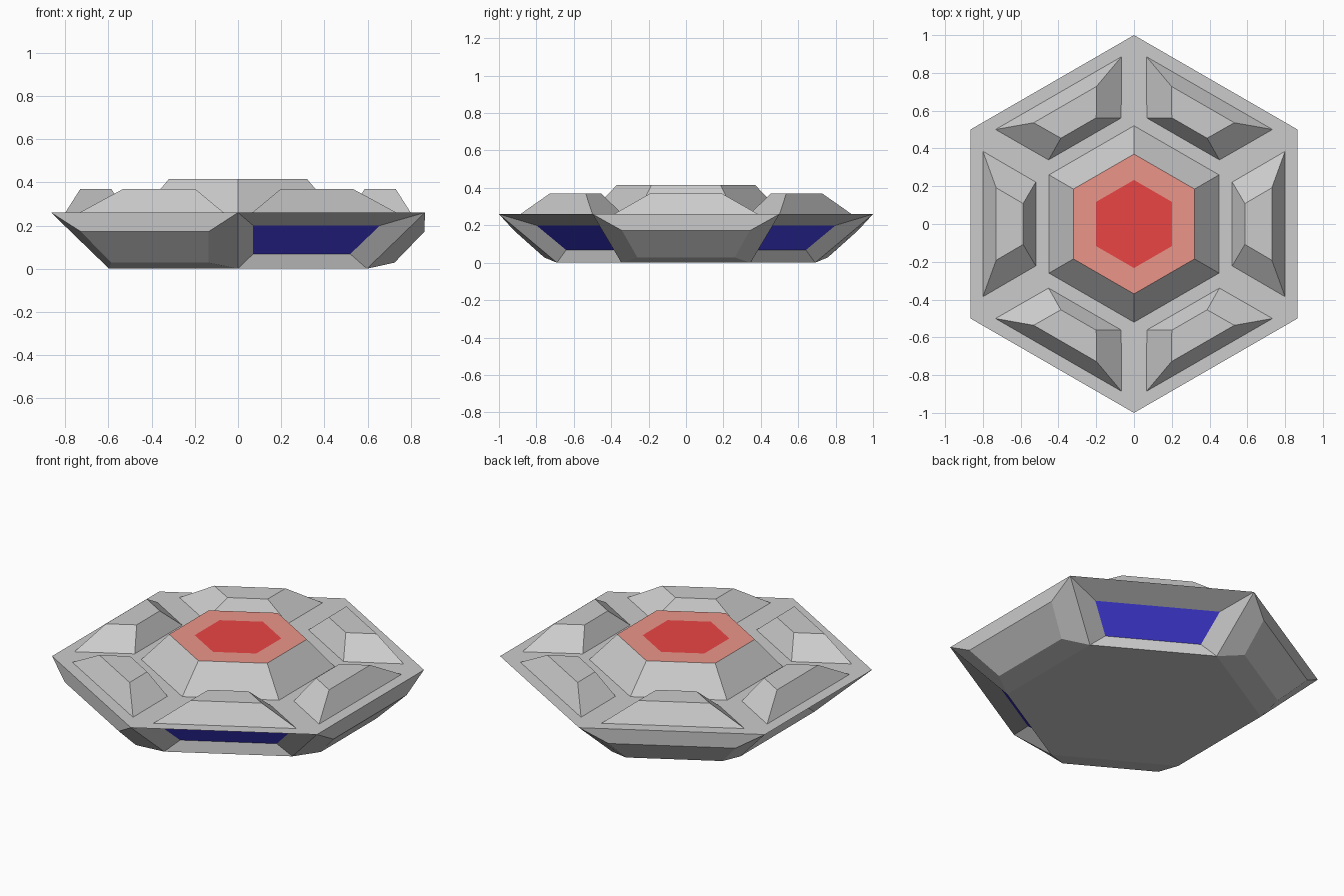
import bpy, bmesh
from math import sin, cos, pi, radians

if "Cube" in bpy.data.objects:
    bpy.data.objects.remove(bpy.data.objects["Cube"])

RIM_Z, TOP_Z, BLOCK_Z = 0.26, 0.415, 0.37
APO = cos(pi / 6)  # apothem of a unit hexagon


def material(name, rgb):
    mat = bpy.data.materials.new(name)
    mat.diffuse_color = (*rgb, 1)
    mat.use_nodes = True
    mat.node_tree.nodes["Principled BSDF"].inputs["Base Color"].default_value = mat.diffuse_color
    return mat


def side_point(deg, dist, across, z):
    """Point at a distance from the centre toward one hexagon side, and across it."""
    c, s = cos(radians(deg)), sin(radians(deg))
    return (dist * c - across * s, dist * s + across * c, z)


def quad(deg, low, high):
    """Trapezoid on a side from two (distance, half width, z) edges."""
    (a, h, z), (b, k, w) = low, high
    return [side_point(deg, a, -h, z), side_point(deg, a, h, z),
            side_point(deg, b, k, w), side_point(deg, b, -k, w)]


def hexagon(r, z):
    return [(r * cos(radians(30 + 60 * i)), r * sin(radians(30 + 60 * i)), z) for i in range(6)]


def bridge(lower, upper):
    """Faces joining two matching loops."""
    n = len(lower)
    return [[lower[i], lower[(i + 1) % n], upper[(i + 1) % n], upper[i]] for i in range(n)]


def build(name, faces, mat=None):
    bm = bmesh.new()
    for f in faces:
        bm.faces.new([bm.verts.new(p) for p in f])
    bmesh.ops.remove_doubles(bm, verts=bm.verts, dist=1e-4)
    mesh = bpy.data.meshes.new(name)
    bm.to_mesh(mesh)
    bm.free()
    obj = bpy.data.objects.new(name, mesh)
    bpy.context.collection.objects.link(obj)
    if mat:
        mesh.materials.append(mat)
    return obj


rim_red = material("rim_red", (0.83, 0.30, 0.25))
deep_red = material("deep_red", (0.83, 0.06, 0.06))
navy = material("navy", (0.06, 0.05, 0.80))

# Hull: tapered hexagon whose sides alternate bulging armour and sunken windows
BOTTOM_R = 0.69
hull = [hexagon(1, RIM_Z), hexagon(BOTTOM_R, 0)[::-1]]
for i in range(6):
    deg = 60 * i
    outer = quad(deg, (BOTTOM_R * APO, BOTTOM_R / 2, 0), (APO, 0.5, RIM_Z))
    if i % 2:
        inner = quad(deg, (0.59, 0.26, 0.068), (0.728, 0.339, 0.2))
        build(f"window_{deg}", [inner], navy)
    else:
        inner = quad(deg, (0.725, 0.26, 0.028), (0.864, 0.342, 0.172))
        hull.append(inner)
    hull += bridge(outer, inner)
build("hull", hull)

# Six bevelled blocks on the deck
for i in range(6):
    deg = 60 * i
    base = quad(deg, (0.8, 0.385, RIM_Z), (0.52, 0.222, RIM_Z))
    top = quad(deg, (0.73, 0.192, BLOCK_Z), (0.587, 0.108, BLOCK_Z))
    build(f"deck_block_{deg}", bridge(base, top) + [top])

# Central turret with a two-tone red top
build("turret", bridge(hexagon(0.52, RIM_Z), hexagon(0.37, TOP_Z)))
build("turret_rim", bridge(hexagon(0.37, TOP_Z), hexagon(0.233, TOP_Z)), rim_red)
build("turret_light", [hexagon(0.233, TOP_Z)], deep_red)
